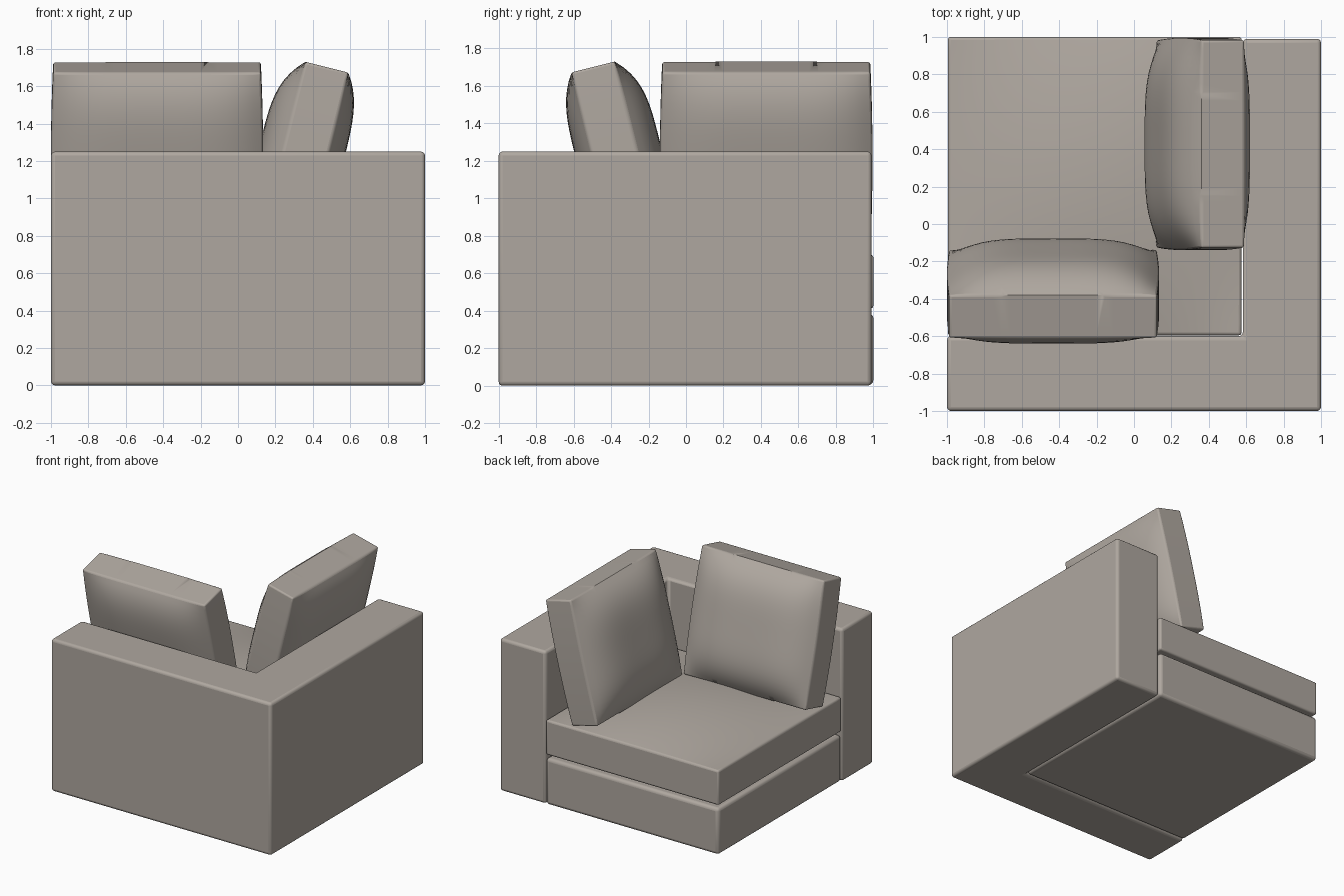
import bpy, bmesh, math
from mathutils import Matrix, Vector

if "Cube" in bpy.data.objects:
    bpy.data.objects.remove(bpy.data.objects["Cube"])

fabric = bpy.data.materials.new("warm grey fabric")
fabric.diffuse_color = (0.43, 0.39, 0.35, 1)
fabric.use_nodes = True
fabric.node_tree.nodes["Principled BSDF"].inputs["Base Color"].default_value = fabric.diffuse_color


def finish(name, bm, bevel, segments=3):
    """Turn a bmesh into a bevelled, smooth shaded object."""
    bmesh.ops.recalc_face_normals(bm, faces=bm.faces)
    for f in bm.faces:
        f.smooth = True
    me = bpy.data.meshes.new(name)
    bm.to_mesh(me)
    bm.free()
    me.materials.append(fabric)
    ob = bpy.data.objects.new(name, me)
    bpy.context.collection.objects.link(ob)
    mod = ob.modifiers.new("soft edges", 'BEVEL')
    mod.width = bevel
    mod.segments = segments
    mod.limit_method = 'ANGLE'
    mod.angle_limit = math.radians(50)
    bpy.ops.object.select_all(action='DESELECT')
    ob.select_set(True)
    bpy.context.view_layer.objects.active = ob
    bpy.ops.object.shade_smooth_by_angle(angle=math.radians(35))
    return ob


def prism(name, outline, z0, z1, bevel):
    bm = bmesh.new()
    face = bm.faces.new([bm.verts.new((x, y, z0)) for x, y in outline])
    ext = bmesh.ops.extrude_face_region(bm, geom=[face])
    for v in ext["geom"]:
        if isinstance(v, bmesh.types.BMVert):
            v.co.z = z1
    return finish(name, bm, bevel)


def cushion(name, size, crown_top, crown_bottom, power, matrix, bevel, side=0.0, n=24):
    """Box with puffed top and bottom; local z is its thickness."""
    sx, sy, sz = (s / 2 for s in size)
    bm = bmesh.new()

    def layer(sign, crown):
        rows = []
        for j in range(n + 1):
            row = []
            for i in range(n + 1):
                u, v = 2 * i / n - 1, 2 * j / n - 1
                puff = (1 - abs(u) ** power) * (1 - abs(v) ** power)
                x = u * (sx + side * (1 - v * v))
                row.append(bm.verts.new((x, v * sy, sign * (sz + crown * puff))))
            rows.append(row)
        for j in range(n):
            for i in range(n):
                bm.faces.new((rows[j][i], rows[j][i + 1], rows[j + 1][i + 1], rows[j + 1][i]))
        return (rows[0] + [r[n] for r in rows[1:]] + rows[n][-2::-1]
                + [rows[j][0] for j in range(n - 1, 0, -1)])

    top, bottom = layer(1, crown_top), layer(-1, crown_bottom)
    for k in range(len(top)):
        m = (k + 1) % len(top)
        bm.faces.new((top[k], top[m], bottom[m], bottom[k]))
    bm.transform(matrix)
    return finish(name, bm, bevel)


# L-shaped back and arm
prism("corner_back", [(-1, -1), (1, -1), (1, 0.99), (0.582, 0.99),
                      (0.582, -0.6), (-1, -0.6)], 0, 1.25, 0.022)

# Base and crowned seat cushion
prism("base", [(-0.995, -0.595), (0.575, -0.595), (0.575, 1), (-0.995, 1)], 0.005, 0.385, 0.025)
cushion("seat_cushion", (1.57, 1.595, 0.285), 0.09, 0, 2,
        Matrix.Translation((-0.21, 0.2025, 0.555)), 0.015)

# Leaning cushion: local x = width, local y = up the lean, local z = front
a = math.radians(14)
lean = Matrix((Vector((-1, 0, 0)),
               Vector((0, -math.sin(a), math.cos(a))),
               Vector((0, math.cos(a), math.sin(a))))).transposed().to_4x4()
pose = Matrix.Translation((-0.433, -0.374, 1.216)) @ lean
shape = ((1.11, 1.0, 0.237), 0.13, 0.09, 4)
cushion("back_cushion", *shape, pose, 0.012, side=0.012)

# Second cushion: the first one mirrored over the diagonal
diagonal = Matrix(((0, -1, 0, -0.02), (-1, 0, 0, -0.005), (0, 0, 1, 0), (0, 0, 0, 1)))
cushion("side_cushion", *shape, diagonal @ pose, 0.012, side=0.012)
